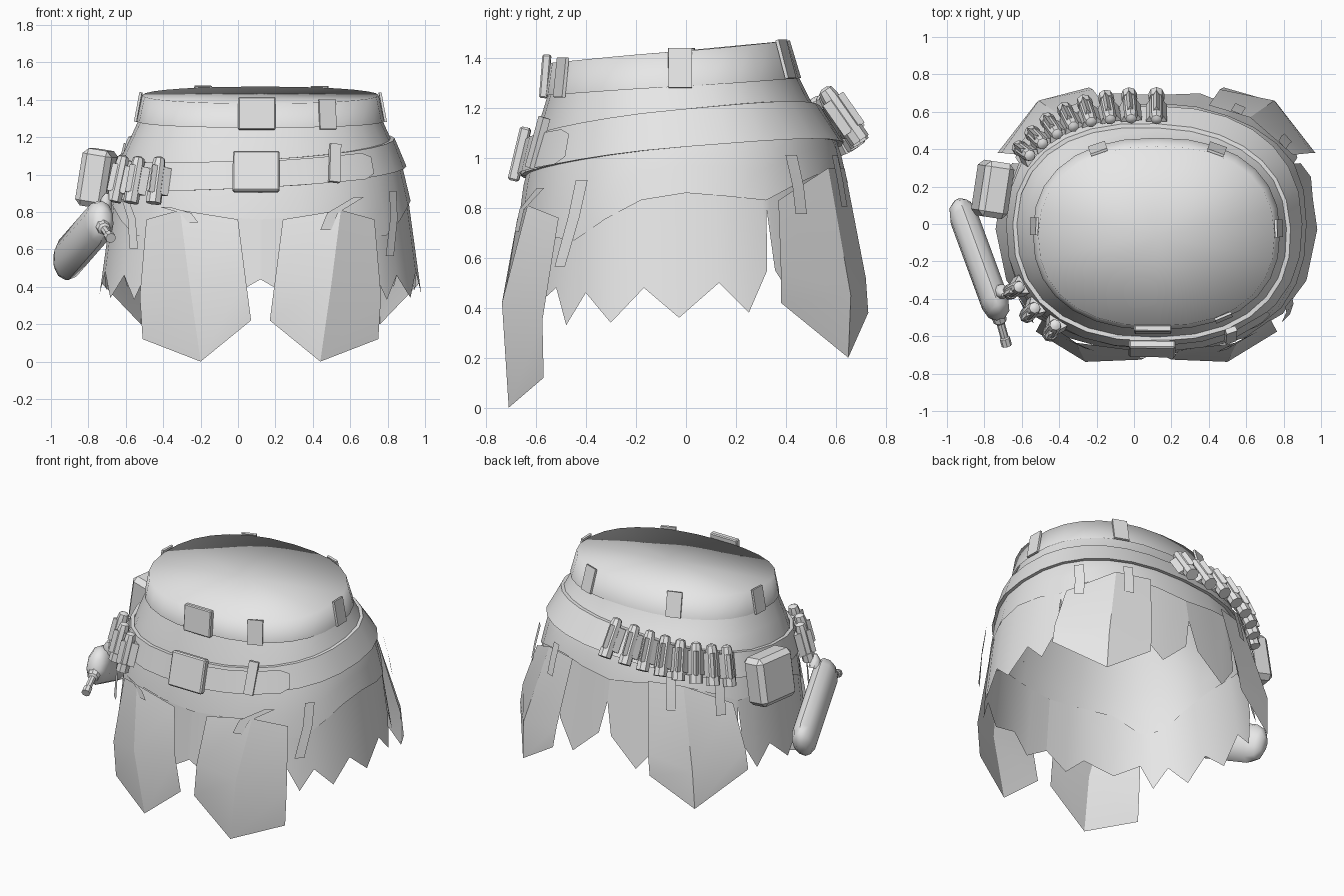
import bpy, bmesh, math
from mathutils import Vector, Matrix

if "Cube" in bpy.data.objects:
    bpy.data.objects.remove(bpy.data.objects["Cube"])

GREY = bpy.data.materials.new("light_grey")
GREY.diffuse_color = (0.8, 0.8, 0.8, 1)
GREY.use_nodes = True
GREY.node_tree.nodes["Principled BSDF"].inputs["Base Color"].default_value = GREY.diffuse_color
CX = 0.12
# body profile: z, half width, front y, back y
PROFILE = [(0.0, 0.90, -0.73, 0.76), (0.4, 0.865, -0.70, 0.72), (0.85, 0.805, -0.66, 0.66),
           (1.1, 0.745, -0.60, 0.60), (1.28, 0.65, -0.545, 0.46), (1.5, 0.61, -0.53, 0.40)]
# lower edge of the body by angle, right half
HEM = [(-90, 0.76), (-62, 0.79), (-50, 0.67), (-36, 0.67), (-18, 0.82), (0, 0.86),
       (26, 0.83), (45, 0.92), (65, 0.95), (90, 0.90)]


def lerp_table(table, v):
    v = min(max(v, table[0][0]), table[-1][0])
    for a, b in zip(table, table[1:]):
        if v <= b[0]:
            f = (v - a[0]) / (b[0] - a[0])
            return [p + (q - p) * f for p, q in zip(a[1:], b[1:])]


def surf(t, z, off=0.0):
    """Point on the body at angle t (degrees) and height z."""
    rx, front, back = lerp_table(PROFILE, z)
    c, s = math.cos(math.radians(t)), math.sin(math.radians(t))
    x = math.copysign(abs(c) ** 0.87, c) * (rx + off)
    y = math.copysign(abs(s) ** 0.87, s) * ((back - front) / 2 + off)
    return Vector((CX + x, (front + back) / 2 + y, z))


def frame(t, z, off=0.0):
    """Matrix on the body: x along it, y inward, z up."""
    tan = (surf(t + 2, z) - surf(t - 2, z)).normalized()
    up = (surf(t, z + 0.05) - surf(t, z - 0.05)).normalized()
    n = tan.cross(up).normalized()
    up = n.cross(tan)
    m = Matrix((tan, -n, up)).transposed().to_4x4()
    m.translation = surf(t, z) + n * off
    return m


def hem(t):
    t = (t + 180) % 360 - 180
    if t > 90:
        t = 180 - t
    elif t < -90:
        t = -180 - t
    return lerp_table(HEM, t)[0]


def finish(name, bm, angle=40):
    bmesh.ops.recalc_face_normals(bm, faces=bm.faces[:]) if angle is None else None
    me = bpy.data.meshes.new(name)
    bm.to_mesh(me)
    bm.free()
    me.materials.append(GREY)
    ob = bpy.data.objects.new(name, me)
    bpy.context.collection.objects.link(ob)
    if angle:
        bpy.ops.object.select_all(action='DESELECT')
        ob.select_set(True)
        bpy.context.view_layer.objects.active = ob
        bpy.ops.object.shade_smooth_by_angle(angle=math.radians(angle))
    return ob


def grid(name, rows, closed=False, cap=False, angle=40):
    """Sheet through rows of points, bottom row first."""
    bm = bmesh.new()
    vs = [[bm.verts.new(p) for p in r] for r in rows]
    n = len(rows[0])
    for a, b in zip(vs, vs[1:]):
        for i in range(n if closed else n - 1):
            j = (i + 1) % n
            bm.faces.new((a[i], a[j], b[j], b[i]))
    if cap:
        mid = bm.verts.new(sum((Vector(p) for p in rows[-1]), Vector()) / n)
        for i in range(n):
            bm.faces.new((vs[-1][i], vs[-1][(i + 1) % n], mid))
    return finish(name, bm, angle)


def box(name, m, size, bevel=0.0, taper=1.0):
    bm = bmesh.new()
    bmesh.ops.create_cube(bm, size=1)
    for v in bm.verts:
        k = taper if v.co.z > 0 else 1
        v.co = Vector((v.co.x * size[0] * k, v.co.y * size[1] * k, v.co.z * size[2]))
    if bevel:
        bmesh.ops.bevel(bm, geom=bm.edges[:], offset=bevel, segments=1, affect='EDGES')
    bm.transform(m)
    return finish(name, bm, 30)


def lathe(name, m, prof, sides, flat=1.0, angle=40):
    """Capped round part from (radius, z) pairs."""
    bm = bmesh.new()
    rings = [[bm.verts.new((r * math.cos(math.tau * i / sides), flat * r * math.sin(math.tau * i / sides), z))
              for i in range(sides)] for r, z in prof]
    for a, b in zip(rings, rings[1:]):
        for i in range(sides):
            j = (i + 1) % sides
            bm.faces.new((a[i], a[j], b[j], b[i]))
    bm.faces.new(rings[0][::-1])
    bm.faces.new(rings[-1])
    bm.transform(m)
    return finish(name, bm, angle)


def strap(name, path, width, off):
    """Thin strip on the body along (angle, height) points."""
    rows = []
    for t, z in path:
        m = frame(t, z, off)
        rows.append([m @ Vector((-width / 2, 0, 0)), m @ Vector((width / 2, 0, 0))])
    return grid(name, rows)


RING = [i * 360 / 28 for i in range(28)]
sin = lambda t: math.sin(math.radians(t))
cos = lambda t: math.cos(math.radians(t))

# body shell and waistband with closed top
band_low = lambda t: 1.285 + 0.035 * sin(t)
body_rows = [[surf(t, hem(t) + (band_low(t) + 0.02 - hem(t)) * f) for t in RING]
             for f in (0, 0.25, 0.5, 0.75, 1)]
grid("body", body_rows, closed=True, angle=60)
grid("waistband", [[surf(t, band_low(t), 0.012) for t in RING],
                   [surf(t, 1.425 + 0.045 * sin(t), 0.008) for t in RING]],
     closed=True, cap=True, angle=130)

# hip belt, higher at the right and back
belt_z = lambda t: 1.07 + 0.05 * cos(t) + 0.065 * sin(t)
grid("hip_belt", [[surf(t, belt_z(t) + d, o) for t in RING]
                  for d, o in ((-0.075, 0.0), (-0.075, 0.022), (0.075, 0.022), (0.075, 0.0))], closed=True)
tip = [(272, .07), (285, .07), (298, .07), (311, .07), (316, .045)]
grid("belt_tongue", [[surf(t, 1.0 + (t - 270) * 0.0011 + s * h, 0.042) for t, h in tip] for s in (-1, 1)])
box("belt_buckle", frame(269, 1.005, 0.045), (0.25, 0.045, 0.22), 0.008)
box("belt_keeper", frame(297, 1.05, 0.045) @ Matrix.Rotation(0.12, 4, 'Y'), (0.06, 0.03, 0.21))

# waist buckle and belt loops
box("waist_buckle", frame(269, 1.325, 0.022), (0.2, 0.035, 0.175), 0.006)
for t in (2, 63, 116, 177, 300):
    zc = 1.355 + 0.04 * sin(t)
    box("belt_loop", frame(t, zc, 0.018), (0.095, 0.014, 0.16))

# jagged under-skirt, right half then mirrored
TEETH = [(-90, .44), (-82, .35), (-74, .46), (-60, .4), (-47, .48), (-41, .33), (-33, .46), (-23, .34),
         (-12, .48), (-2, .36), (8, .5), (17, .38), (24.5, .55), (26, .8), (27.5, .55), (36, .4),
         (46, .5), (55, .42), (63, .55), (65, .8), (67, .55), (77, .38), (88, .55), (90, .76)]
for side in (1, -1):
    rows = [[surf(t, z, -0.008) for t, z in TEETH], [surf(t, hem(t) + 0.03, -0.008) for t, z in TEETH]]
    for p in rows[0] + rows[1]:
        p.x = CX + side * (p.x - CX)
    grid("under_skirt", [r[::side] for r in rows])

# large hanging flaps: columns of inner edge, fold, outer edge; rows from bottom to top
FRONT = [[(.17, -.71, .22), (.44, -.71, .0), (.75, -.57, .12)],
         [(.20, -.725, .45), (.50, -.737, .42), (.765, -.575, .35)],
         [(.24, -.675, .76), (.55, -.635, .81), (.73, -.51, .76)]]
BACK = [[(.97, .38, .42), (.76, .65, .20), (.48, .73, .38)],
        [(.95, .38, .55), (.75, .66, .45), (.46, .72, .52)],
        [(.85, .37, .83), (.62, .57, .96), (.40, .635, .96)]]
for name, rows in (("front_flap", FRONT), ("back_flap", BACK)):
    for side in (1, -1):
        grid(name, [[(CX + side * (x - CX), y, z) for x, y, z in r][::side] for r in rows], angle=20)

# small straps holding the flaps
STRAPS = [[(319, .56), (324, .76), (326, .9)], [(291, .7), (294, .79), (306, .87)],
          [(222, .6), (219, .76), (213, .86)], [(248, .74), (245, .79), (236, .82)],
          [(37, .77), (37, .88), (36, 1.0)], [(61, .80), (61, .9), (61, 1.0)],
          [(143, .77), (143, .88), (144, 1.0)], [(119, .80), (119, .9), (119, 1.0)]]
for path in STRAPS:
    strap("flap_strap", path, 0.06, 0.045)

# cartridges in wedge loops along the belt
for t in [90 + i * 8.3 for i in range(8)] + [207, 219, 231]:
    zc = belt_z(t) - (0.035 if t > 200 else 0.0)
    m = frame(t, zc, 0.065)
    lathe("cartridge", m, [(.042, -.125), (.042, -.07), (.036, -.07), (.036, .09), (.03, .12), (.012, .13)], 8)
    wedge = m @ Matrix.Rotation(-math.pi / 2, 4, 'Z')
    lathe("cartridge_loop", wedge @ Matrix.Translation((-0.01, 0, 0)) @ Matrix.Rotation(math.pi, 4, 'Z')
          @ Matrix.Rotation(math.pi, 4, 'Z'), [(.066, -.075), (.066, .075)], 3, angle=None)

# side pouch
box("pouch", Matrix.Translation((-0.755, 0.185, 0.98)) @ Matrix.Rotation(-0.15, 4, 'Z')
    @ Matrix.Rotation(0.16, 4, 'Y'), (0.16, 0.3, 0.31), 0.03)

# slanted flask with spout and cap
low, high = Vector((-0.93, 0.09, 0.53)), Vector((-0.72, -0.48, 0.77))
axis = (high - low).normalized()
wide = (Vector((0.1, 0, 1)) - axis * axis.dot(Vector((0.1, 0, 1)))).normalized()
m = Matrix((wide, axis.cross(wide), axis)).transposed().to_4x4()
m.translation = low
L = (high - low).length
lathe("flask", m, [(.05, -.03), (.10, 0), (.125, .06), (.125, L - .07), (.10, L - .01), (.05, L + .02)],
      10, flat=0.62, angle=50)


def rod(name, a, b, prof):
    a, b = Vector(a), Vector(b)
    q = (b - a).to_track_quat('Z', 'Y').to_matrix().to_4x4()
    q.translation = a
    lathe(name, q, [(r, f * (b - a).length) for r, f in prof], 8)


rod("flask_spout", (-.73, -.47, .73), (-.68, -.65, .66),
    [(.045, 0), (.035, .3), (.022, .35), (.022, .75), (.028, .78), (.028, 1)])
rod("flask_cap", (-.71, -.36, .82), (-.70, -.38, .90), [(.04, 0), (.03, .6), (.01, 1)])
